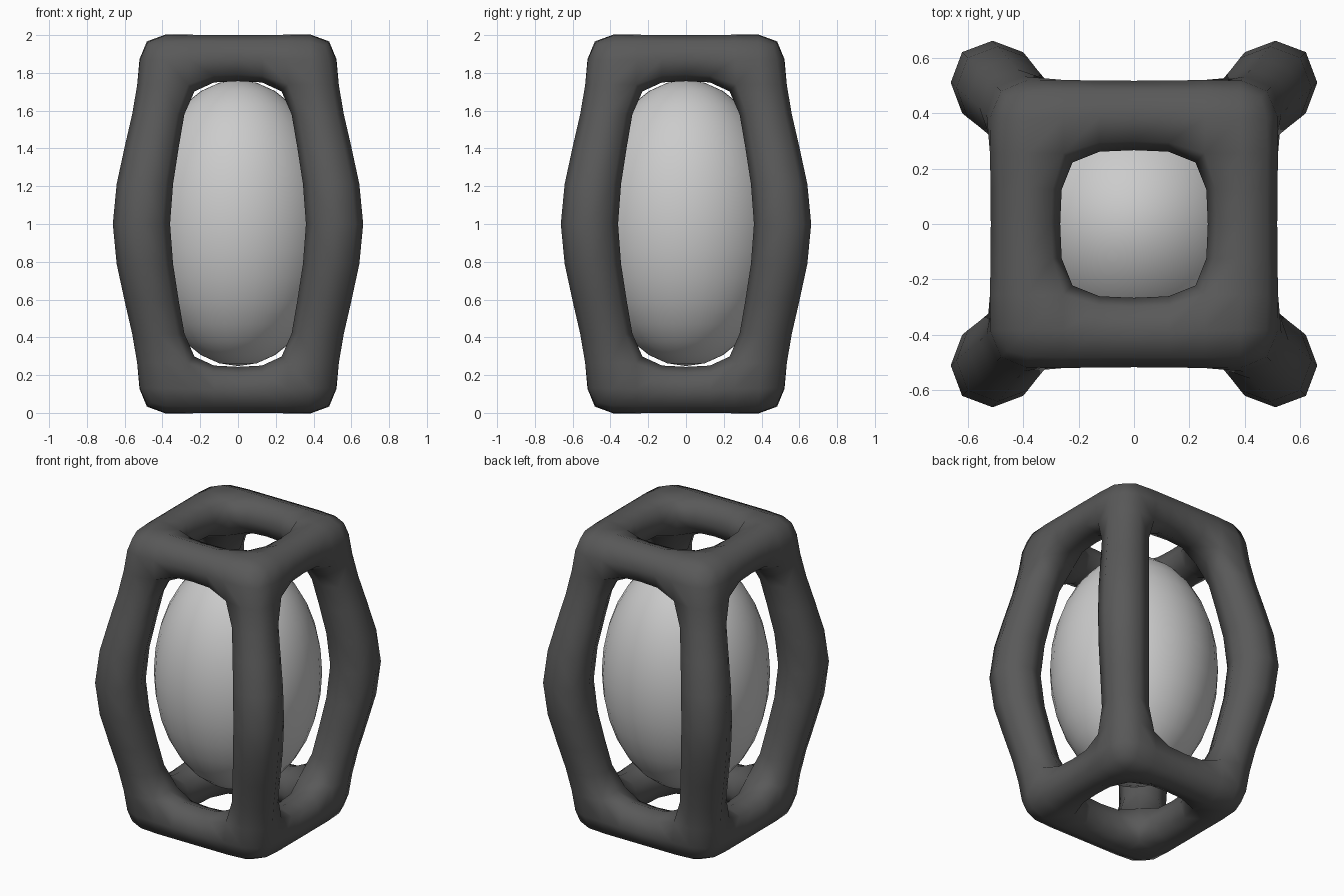
import bpy, bmesh
from itertools import product

if "Cube" in bpy.data.objects:
    bpy.data.objects.remove(bpy.data.objects["Cube"])


def grey(name, v):
    m = bpy.data.materials.new(name)
    m.diffuse_color = (v, v, v, 1)
    m.use_nodes = True
    m.node_tree.nodes["Principled BSDF"].inputs["Base Color"].default_value = m.diffuse_color
    return m


# Cage: control lattice levels as (z, bar centre offset, bar half width), bottom to middle
low = [(-0.011, 0.39, 0.138), (0.255, 0.395, 0.136), (0.57, 0.45, 0.158), (1.0, 0.542, 0.169)]
levels = low + [(2 - z, c, a) for z, c, a in reversed(low[:-1])]
N = (4, 4, len(levels) - 1)


def position(i, j, k):
    z, c, a = levels[k]
    steps = (-c - a, a - c, 0, c - a, c + a)
    return steps[i], steps[j], z


def filled(cell):
    # a cell belongs to a bar if it is on the border along at least two axes
    if any(not 0 <= cell[d] < N[d] for d in range(3)):
        return False
    return sum(cell[d] in (0, N[d] - 1) for d in range(3)) >= 2


bm = bmesh.new()
verts = {}


def vert(key):
    if key not in verts:
        verts[key] = bm.verts.new(position(*key))
    return verts[key]


for cell in product(*(range(n) for n in N)):
    if not filled(cell):
        continue
    for d, side in product(range(3), (0, 1)):
        nb = list(cell)
        nb[d] += 2 * side - 1
        if filled(nb):
            continue
        u, v = (d + 1) % 3, (d + 2) % 3
        quad = []
        for du, dv in ((0, 0), (1, 0), (1, 1), (0, 1)):
            p = list(cell)
            p[d] += side
            p[u] += du
            p[v] += dv
            quad.append(vert(tuple(p)))
        bm.faces.new(quad if side else quad[::-1])
bmesh.ops.recalc_face_normals(bm, faces=bm.faces)
for f in bm.faces:
    f.smooth = True
mesh = bpy.data.meshes.new("cage")
bm.to_mesh(mesh)
bm.free()
cage = bpy.data.objects.new("cage", mesh)
bpy.context.collection.objects.link(cage)
mesh.materials.append(grey("dark_grey", 0.1))
sub = cage.modifiers.new("rounding", 'SUBSURF')
sub.levels = sub.render_levels = 1

# Egg-shaped core floating inside the cage
bpy.ops.mesh.primitive_uv_sphere_add(segments=32, ring_count=16, radius=1, location=(0, 0, 1.005))
core = bpy.context.object
core.name = "core"
core.scale = (0.51, 0.51, 0.757)
bpy.ops.object.transform_apply(location=False, rotation=False, scale=True)
bpy.ops.object.shade_smooth()
